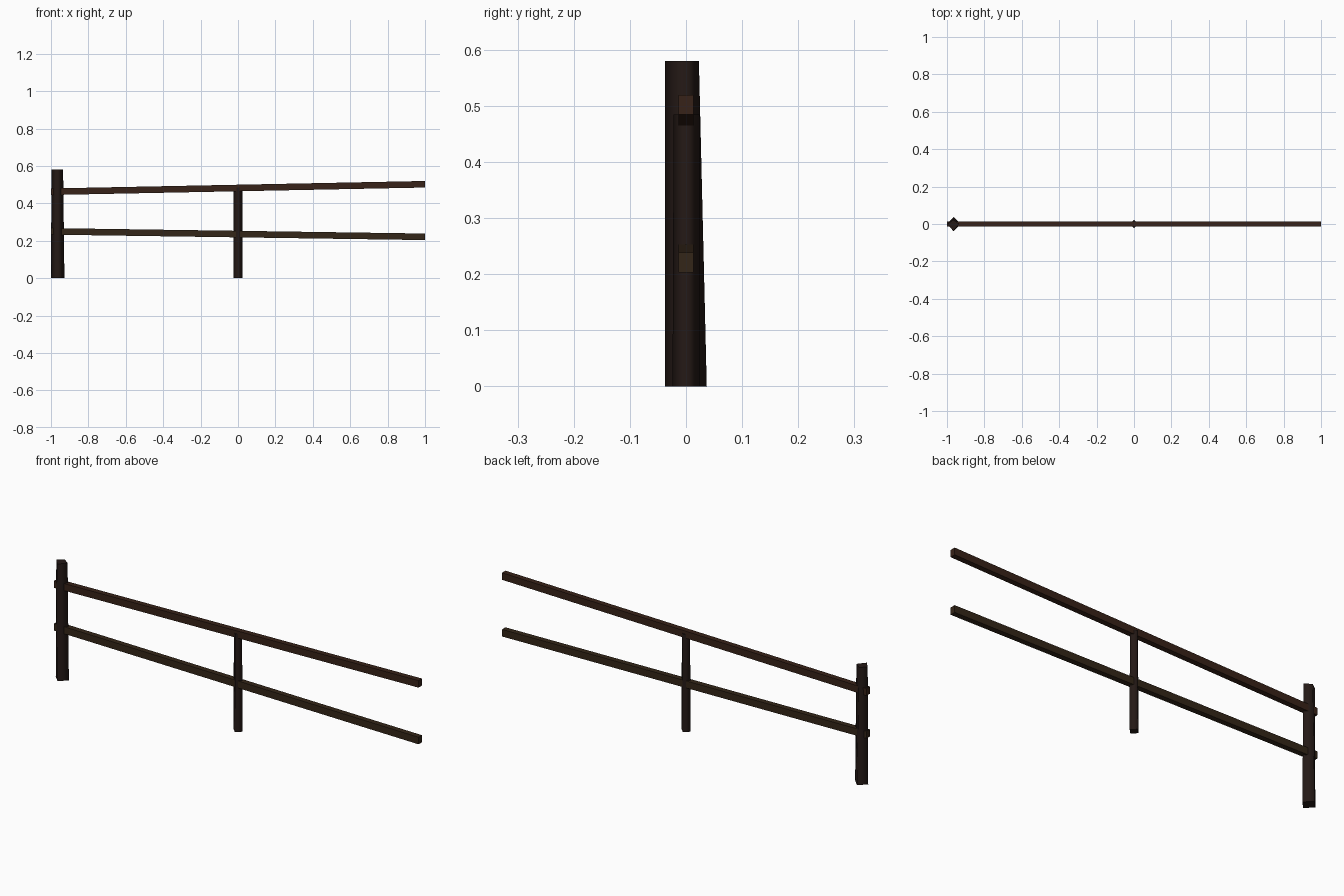
import bpy, bmesh

if "Cube" in bpy.data.objects:
    bpy.data.objects.remove(bpy.data.objects["Cube"])


def material(name, rgb):
    mat = bpy.data.materials.new(name)
    mat.diffuse_color = (*rgb, 1)
    mat.use_nodes = True
    mat.node_tree.nodes["Principled BSDF"].inputs["Base Color"].default_value = mat.diffuse_color
    return mat


def prism(name, ring_a, ring_b, mat, smooth_sides=False):
    """Bridge two four-point rings and cap both ends."""
    bm = bmesh.new()
    a = [bm.verts.new(p) for p in ring_a]
    b = [bm.verts.new(p) for p in ring_b]
    for i in range(4):
        j = (i + 1) % 4
        face = bm.faces.new((a[i], a[j], b[j], b[i]))
        face.smooth = smooth_sides
    bm.faces.new(a[::-1])
    bm.faces.new(b)
    bmesh.ops.recalc_face_normals(bm, faces=bm.faces)
    mesh = bpy.data.meshes.new(name)
    bm.to_mesh(mesh)
    bm.free()
    mesh.materials.append(mat)
    obj = bpy.data.objects.new(name, mesh)
    bpy.context.collection.objects.link(obj)
    return obj


def diamond(x0, x1, y0, y1, z):
    xm, ym = (x0 + x1) / 2, 0
    return [(x1, ym, z), (xm, y1, z), (x0, ym, z), (xm, y0, z)]


def rail_end(x, z, half_y=0.0135, half_z=0.0175):
    return [(x, sy * half_y, z + sz * half_z)
            for sy, sz in ((-1, -1), (1, -1), (1, 1), (-1, 1))]


post_wood = material("post_wood", (0.018, 0.010, 0.008))
upper_wood = material("upper_rail_wood", (0.039, 0.016, 0.009))
lower_wood = material("lower_rail_wood", (0.034, 0.019, 0.009))

# Tall end post, slightly warped towards its top
prism("end_post", diamond(-1.0, -0.928, -0.037, 0.037, 0),
      diamond(-0.997, -0.935, -0.037, 0.023, 0.58), post_wood, True)

# Short middle post ending under the upper rail
prism("middle_post", diamond(-0.024, 0.024, -0.024, 0.024, 0),
      diamond(-0.023, 0.023, -0.022, 0.024, 0.485), post_wood, True)

# Two sloping rails with vertical cut ends
prism("upper_rail", rail_end(-1, 0.462), rail_end(1, 0.502), upper_wood)
prism("lower_rail", rail_end(-1, 0.250), rail_end(1, 0.221), lower_wood)
